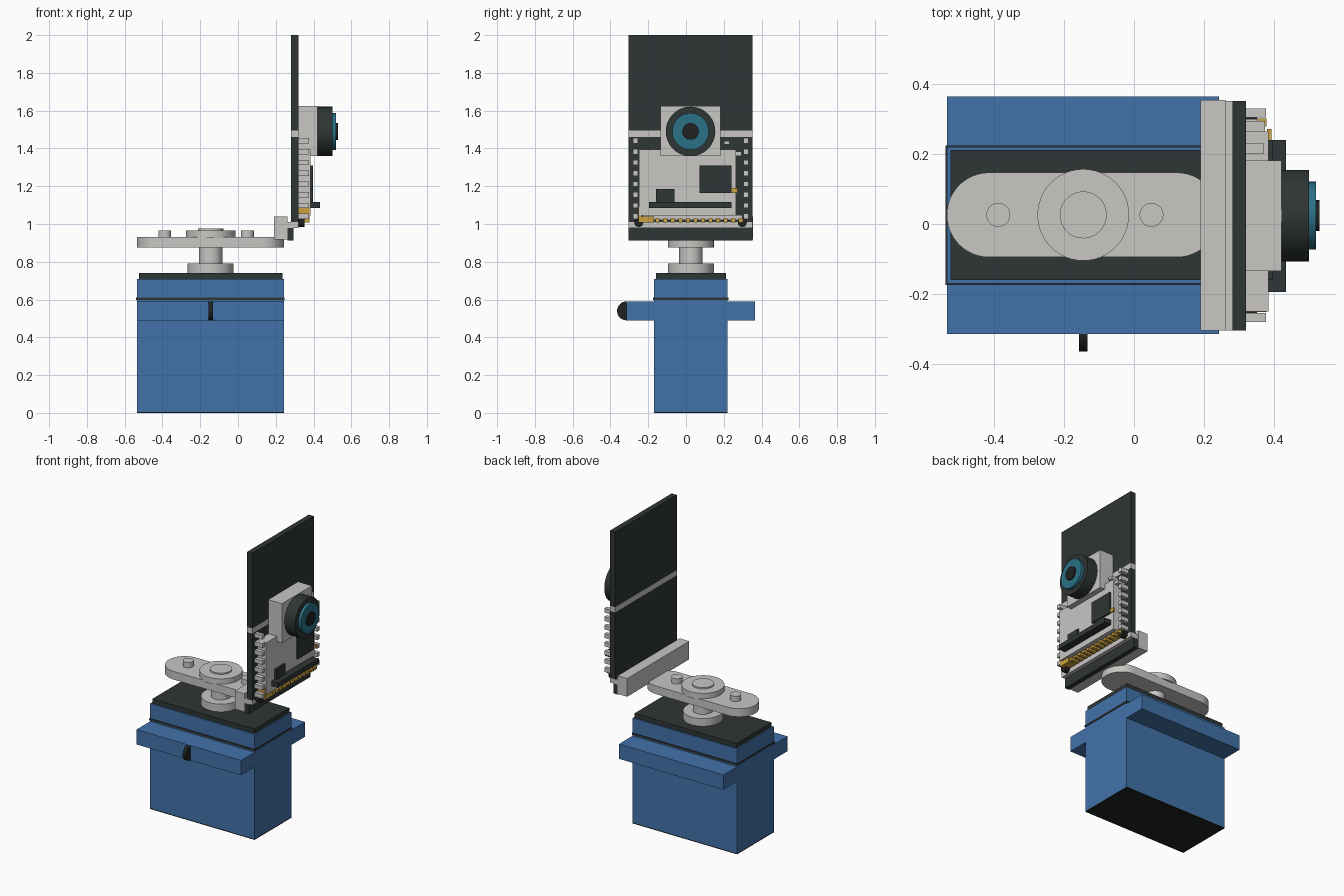
import bpy, bmesh, math
from mathutils import Matrix, Vector

if "Cube" in bpy.data.objects:
    bpy.data.objects.remove(bpy.data.objects["Cube"])


def mat(name, c):
    m = bpy.data.materials.new(name)
    m.diffuse_color = (*c, 1)
    m.use_nodes = True
    m.node_tree.nodes["Principled BSDF"].inputs["Base Color"].default_value = m.diffuse_color
    return m


BLUE = mat("blue plastic", (0.055, 0.17, 0.40))
WHITE = mat("pale grey", (0.58, 0.57, 0.55))
DARK = mat("charcoal", (0.028, 0.036, 0.035))
BLACK = mat("black", (0.014, 0.016, 0.016))
TEAL = mat("teal glass", (0.023, 0.165, 0.24))
GOLD = mat("gold contact", (0.62, 0.37, 0.05))


def finish(name, bm, m, smooth=False):
    bmesh.ops.recalc_face_normals(bm, faces=bm.faces)
    me = bpy.data.meshes.new(name)
    bm.to_mesh(me)
    bm.free()
    ob = bpy.data.objects.new(name, me)
    bpy.context.collection.objects.link(ob)
    me.materials.append(m)
    if smooth:
        bpy.ops.object.select_all(action='DESELECT')
        ob.select_set(True)
        bpy.context.view_layer.objects.active = ob
        bpy.ops.object.shade_smooth_by_angle(angle=math.radians(35))
    return ob


def boxes(name, m, *ranges):
    """Each range is x0, x1, y0, y1, z0, z1."""
    bm = bmesh.new()
    for x0, x1, y0, y1, z0, z1 in ranges:
        t = Matrix.Translation(((x0 + x1) / 2, (y0 + y1) / 2, (z0 + z1) / 2))
        s = Matrix.Diagonal((x1 - x0, y1 - y0, z1 - z0, 1))
        bmesh.ops.create_cube(bm, size=1, matrix=t @ s)
    return finish(name, bm, m)


def extrude(name, m, pts, vec):
    """Extrude a closed outline along vec."""
    bm = bmesh.new()
    f = bm.faces.new([bm.verts.new(p) for p in pts])
    r = bmesh.ops.extrude_face_region(bm, geom=[f], use_keep_orig=True)
    bmesh.ops.translate(bm, vec=Vector(vec),
                        verts=[v for v in r['geom'] if isinstance(v, bmesh.types.BMVert)])
    return finish(name, bm, m, True)


def disc(name, m, axis, c, r, a, b, n=48):
    """Cylinder along x or z from a to b; c is the centre in the other two axes."""
    ang = [2 * math.pi * i / n for i in range(n)]
    if axis == 'z':
        pts = [(c[0] + r * math.cos(t), c[1] + r * math.sin(t), a) for t in ang]
        return extrude(name, m, pts, (0, 0, b - a))
    pts = [(a, c[0] + r * math.cos(t), c[1] + r * math.sin(t)) for t in ang]
    return extrude(name, m, pts, (b - a, 0, 0))


# Servo case
X0, X1, Y0, Y1 = -0.535, 0.243, -0.17, 0.22
boxes("servo_bottom_plate", BLACK, (X0, X1, Y0, Y1, 0, 0.006))
boxes("servo_body", BLUE, (X0, X1, Y0, Y1, 0.006, 0.49))
boxes("mounting_flange", BLUE, (X0, X1, -0.315, 0.365, 0.49, 0.59))
boxes("servo_upper_body", BLUE, (X0, X1, Y0, Y1, 0.59, 0.71))
boxes("case_seam", DARK, (X0 - 0.004, X1 + 0.004, Y0 - 0.004, Y1 + 0.004, 0.598, 0.61))
boxes("servo_lid", DARK, (-0.525, 0.235, -0.16, 0.212, 0.71, 0.74))

# Half-round cable tab on the front of the flange
arc = [math.pi / 2 + math.pi * i / 24 for i in range(25)]
extrude("cable_tab", BLACK,
        [(-0.157, -0.315 + 0.05 * math.cos(t), 0.54 + 0.05 * math.sin(t)) for t in arc],
        (0.024, 0, 0))

# Output shaft and horn
C = (-0.145, 0.026)
disc("shaft_collar", WHITE, 'z', C, 0.122, 0.74, 0.792)
disc("shaft", WHITE, 'z', C, 0.062, 0.792, 0.88)
R = 0.121
horn = []
for cx, start in ((X1 - R, -math.pi / 2), (X0 + R, math.pi / 2)):
    for i in range(25):
        t = start + math.pi * i / 24
        horn.append((cx + R * math.cos(t), C[1] + R * math.sin(t), 0.875))
extrude("servo_horn", WHITE, horn, (0, 0, 0.055))
disc("horn_hub", WHITE, 'z', C, 0.131, 0.925, 0.966)
disc("horn_screw", WHITE, 'z', C, 0.067, 0.96, 0.975)
for i, x in enumerate((-0.388, 0.05)):
    disc(f"horn_peg_{i + 1}", WHITE, 'z', (x, C[1]), 0.034, 0.925, 0.966)

# Upright board with pale bands and bracket
B0, B1 = -0.305, 0.351
boxes("bracket", WHITE, (0.19, 0.262, B0, B1 + 0.003, 0.918, 1.04))
boxes("board_foot", DARK, (0.262, 0.294, B0, B1, 0.912, 0.978))
boxes("board_panels", DARK, (0.281, 0.32, B0, B1, 1.01, 1.46),
      (0.281, 0.32, B0, B1, 1.495, 2.0))
boxes("board_bands", WHITE, (0.262, 0.32, B0, B1, 0.978, 1.01),
      (0.281, 0.32, B0, B1, 1.46, 1.495))

# Header pins in two columns
pins = []
for y in (-0.267, 0.317):
    for i in range(8):
        z = 1.44 - 0.057 * i
        pins.append((0.318, 0.377, y - 0.013, y + 0.013, z - 0.014, z + 0.014))
boxes("header_pins", WHITE, *pins)

# Circuit module and its chips
boxes("module_plate", WHITE, (0.318, 0.385, -0.25, 0.265, 1.045, 1.395))
boxes("module_lower_edge", WHITE, (0.318, 0.355, -0.23, 0.3, 1.02, 1.047))
boxes("small_parts", WHITE, (0.318, 0.375, 0.21, 0.25, 1.36, 1.385),
      (0.318, 0.375, 0.26, 0.295, 1.36, 1.385), (0.318, 0.37, 0.20, 0.23, 1.42, 1.44))
boxes("large_chip", DARK, (0.38, 0.397, 0.072, 0.24, 1.165, 1.31))
boxes("small_chip", DARK, (0.38, 0.397, -0.16, -0.062, 1.10, 1.185))
boxes("ribbon_connector", DARK, (0.38, 0.435, -0.195, 0.24, 1.084, 1.116))

# Gold contacts
gold = [(0.318, 0.378, -0.252, -0.235, 1.01, 1.09),
        (0.318, 0.378, -0.252, -0.17, 1.008, 1.04),
        (0.38, 0.393, 0.24, 0.272, 1.165, 1.19)]
for i in range(12):
    y = -0.15 + 0.04 * i
    gold.append((0.318, 0.378, y - 0.011, y + 0.011, 1.008, 1.028))
boxes("gold_contacts", GOLD, *gold)
for i, y in enumerate((-0.25, 0.298)):
    disc(f"corner_screw_{i + 1}", BLACK, 'x', (y, 1.008), 0.024, 0.32, 0.352, 24)

# Camera
L = (0.024, 1.49)
boxes("camera_housing", WHITE, (0.318, 0.422, -0.135, 0.182, 1.36, 1.624))
disc("lens_barrel", DARK, 'x', L, 0.131, 0.422, 0.50)
disc("lens_glass", TEAL, 'x', L, 0.097, 0.49, 0.52)
disc("lens_pupil", BLACK, 'x', L, 0.044, 0.51, 0.53)
